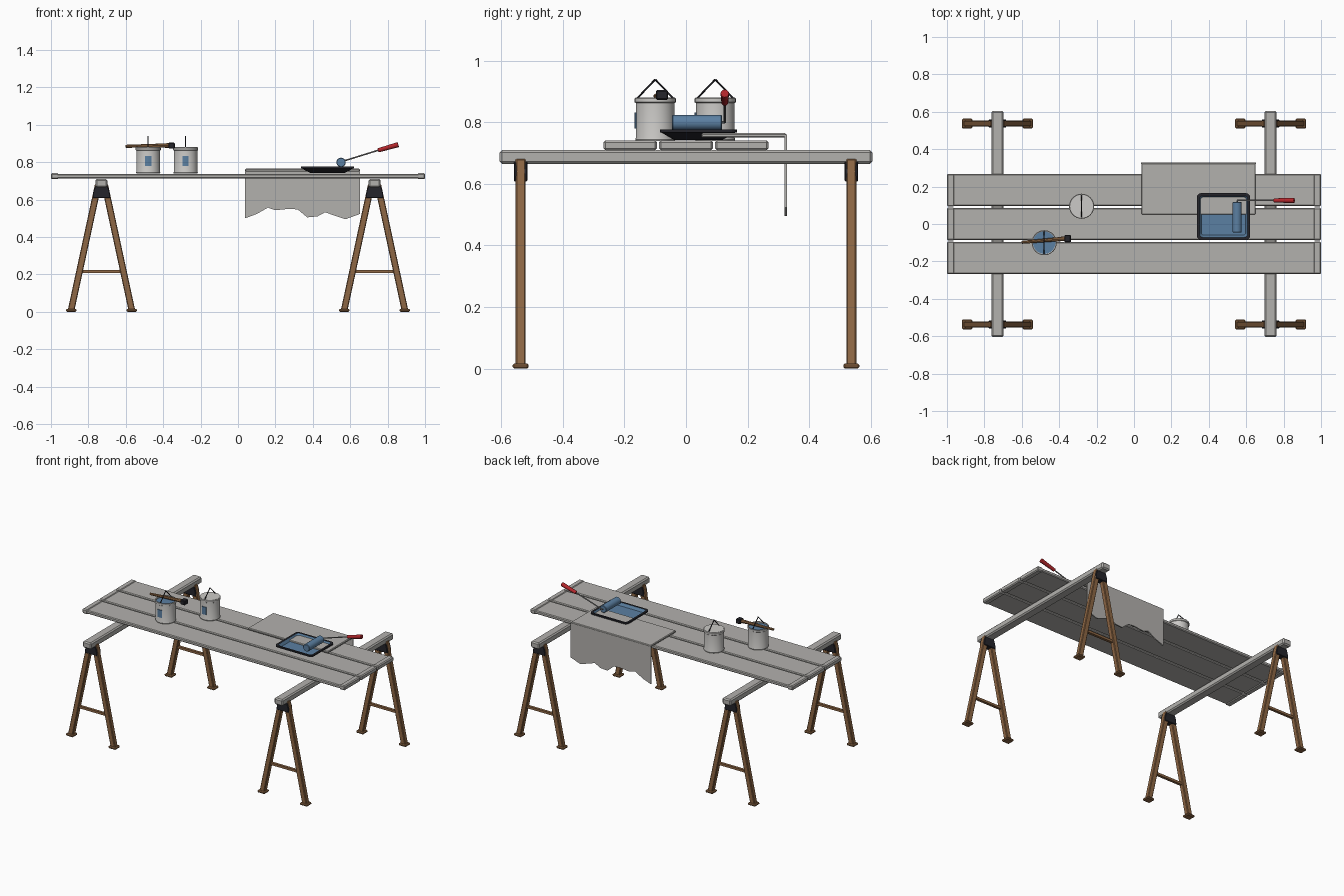
import bpy, bmesh, math
from mathutils import Vector

if "Cube" in bpy.data.objects:
    bpy.data.objects.remove(bpy.data.objects["Cube"])


def mat(name, r, g, b):
    m = bpy.data.materials.new(name)
    m.diffuse_color = (r, g, b, 1)
    m.use_nodes = True
    m.node_tree.nodes["Principled BSDF"].inputs["Base Color"].default_value = m.diffuse_color
    return m


GREY = mat("weathered grey", 0.45, 0.44, 0.42)
LIGHT = mat("pale metal", 0.60, 0.59, 0.57)
WOOD = mat("brown wood", 0.27, 0.135, 0.058)
BLACK = mat("dark iron", 0.018, 0.018, 0.024)
BLUE = mat("blue paint", 0.105, 0.215, 0.36)
RED = mat("red grip", 0.45, 0.02, 0.025)
WIRE = mat("wire grey", 0.25, 0.25, 0.25)


def finish(bm, name, *mats):
    bmesh.ops.recalc_face_normals(bm, faces=bm.faces)
    me = bpy.data.meshes.new(name)
    bm.to_mesh(me)
    bm.free()
    ob = bpy.data.objects.new(name, me)
    for m in mats:
        me.materials.append(m)
    bpy.context.collection.objects.link(ob)
    return ob


def bevel(ob, width, segments=1):
    md = ob.modifiers.new("bevel", 'BEVEL')
    md.width, md.segments = width, segments
    return ob


def smooth(ob):
    bpy.ops.object.select_all(action='DESELECT')
    ob.select_set(True)
    bpy.context.view_layer.objects.active = ob
    bpy.ops.object.shade_smooth_by_angle(angle=math.radians(40))
    return ob


def box(name, lo, hi, m, bev=0.0):
    bm = bmesh.new()
    bmesh.ops.create_cube(bm, size=1)
    lo, hi = Vector(lo), Vector(hi)
    for v in bm.verts:
        v.co = (lo + hi) / 2 + v.co * (hi - lo)
    ob = finish(bm, name, m)
    return bevel(ob, bev) if bev else ob


def prism(name, profile, y0, y1, m, bev=0.0):
    """Extrude an x-z outline along y."""
    bm = bmesh.new()
    f = bm.faces.new([bm.verts.new((x, y0, z)) for x, z in profile])
    r = bmesh.ops.extrude_face_region(bm, geom=[f])
    vs = [e for e in r["geom"] if isinstance(e, bmesh.types.BMVert)]
    bmesh.ops.translate(bm, verts=vs, vec=(0, y1 - y0, 0))
    ob = finish(bm, name, m)
    return bevel(ob, bev) if bev else ob


def rod(name, a, b, r1, r2, m, n=12):
    """Round bar between two points."""
    a, b = Vector(a), Vector(b)
    bm = bmesh.new()
    bmesh.ops.create_cone(bm, cap_ends=True, segments=n, radius1=r1, radius2=r2, depth=(b - a).length)
    rot = (b - a).to_track_quat('Z', 'Y')
    for v in bm.verts:
        v.co = rot @ v.co + (a + b) / 2
    return smooth(finish(bm, name, m))


def lathe(name, cx, cy, profile, m, n=32):
    """Spin an r-z outline about a vertical axis."""
    bm = bmesh.new()
    vs = [bm.verts.new((cx + r, cy, z)) for r, z in profile]
    es = [bm.edges.new(p) for p in zip(vs, vs[1:])]
    bmesh.ops.spin(bm, geom=vs + es, cent=(cx, cy, 0), axis=(0, 0, 1),
                   angle=math.tau, steps=n, use_duplicate=False)
    bmesh.ops.remove_doubles(bm, verts=bm.verts, dist=1e-5)
    return smooth(finish(bm, name, m))


# Trestles: top beam, splayed legs, feet, rungs and dark brackets
for cx in (-0.73, 0.73):
    box("trestle_beam", (cx - 0.032, -0.605, 0.665), (cx + 0.032, 0.605, 0.71), GREY, 0.008)
    for cy in (-0.537, 0.537):
        for s in (-1, 1):
            xb, xt = cx + s * 0.162, cx + s * 0.017
            prism("trestle_leg", [(xb - 0.018, 0.01), (xb + 0.018, 0.01),
                                  (xt + 0.018, 0.682), (xt - 0.018, 0.682)],
                  cy - 0.0165, cy + 0.0165, WOOD, 0.004)
            box("trestle_foot", (xb - 0.028, cy - 0.026, 0), (xb + 0.028, cy + 0.026, 0.016), WOOD, 0.005)
        box("trestle_rung", (cx - 0.115, cy - 0.009, 0.207), (cx + 0.115, cy + 0.009, 0.223), WOOD)
        prism("trestle_bracket", [(cx - 0.047, 0.608), (cx + 0.047, 0.608), (cx + 0.044, 0.64),
                                  (cx + 0.034, 0.672), (cx - 0.034, 0.672), (cx - 0.044, 0.64)],
              cy - 0.022, cy + 0.022, BLACK, 0.003)

# Table top: three planks with end caps
for cy in (-0.181, 0.0, 0.181):
    box("plank", (-0.985, cy - 0.085, 0.714), (0.985, cy + 0.085, 0.737), GREY, 0.005)
    for s in (-1, 1):
        box("plank_end_cap", (s * 0.98 - 0.02, cy - 0.087, 0.709), (s * 0.98 + 0.02, cy + 0.087, 0.741), GREY, 0.006)

# Paint cans: rolled rim, bail handle, front label
for cx, cy, fill, top in ((-0.48, -0.1, BLUE, 0.868), (-0.28, 0.095, LIGHT, 0.878)):
    lathe("can_body", cx, cy, [(0, 0.739), (0.063, 0.739), (0.065, 0.744), (0.063, 0.75),
                               (0.063, 0.862), (0.067, 0.865), (0.067, 0.877), (0.064, 0.88),
                               (0.060, 0.878), (0.060, 0.855), (0, 0.855)], LIGHT)
    lathe("can_fill", cx, cy, [(0, top - 0.008), (0.061, top - 0.008), (0.061, top + 0.002), (0, top + 0.002)], fill)
    for s in (-1, 1):
        rod("can_handle", (cx, cy + s * 0.064, 0.872), (cx, cy, 0.939), 0.003, 0.003, BLACK, 6)
    # label follows the can wall
    bm = bmesh.new()
    rows = []
    for i in range(5):
        a = math.radians(-90 + (i - 2) * 7)
        rows.append([bm.verts.new((cx + r * math.cos(a), cy + r * math.sin(a), z))
                     for r, z in ((0.062, 0.78), (0.067, 0.78), (0.067, 0.832), (0.062, 0.832))])
    for p, q in zip(rows, rows[1:]):
        for k in range(4):
            bm.faces.new((p[k], q[k], q[(k + 1) % 4], p[(k + 1) % 4]))
    bm.faces.new(rows[0])
    bm.faces.new(rows[-1][::-1])
    finish(bm, "can_label", BLUE)

# Brush lying across the open can
brush = [rod("brush_handle", (-0.60, -0.098, 0.885), (-0.40, -0.081, 0.889), 0.008, 0.011, WOOD, 8),
         rod("brush_ferrule", (-0.41, -0.082, 0.889), (-0.365, -0.078, 0.889), 0.011, 0.013, WOOD, 8)]
box("brush_bristles", (-0.372, -0.098, 0.873), (-0.337, -0.058, 0.904), BLACK, 0.004)

# Cloth: flat part on the table, ragged part hanging behind
box("cloth_top", (0.04, 0.05, 0.75), (0.65, 0.325, 0.765), GREY, 0.004)
hem = [(0.652, 0.523), (0.575, 0.495), (0.465, 0.532), (0.425, 0.510), (0.37, 0.505),
       (0.32, 0.547), (0.275, 0.551), (0.20, 0.543), (0.16, 0.557), (0.10, 0.523), (0.038, 0.50)]
prism("cloth_drape", [(0.038, 0.76), (0.652, 0.76)] + hem, 0.32, 0.328, GREY)


# Roller tray: rounded rectangle rings joined into a shell, blue inside
def ring(bm, hx, hy, z, r, n=4):
    out = []
    for k, (sx, sy) in enumerate(((1, 1), (-1, 1), (-1, -1), (1, -1))):
        for i in range(n + 1):
            a = math.radians(90 * k + 90 * i / n)
            out.append(bm.verts.new((0.4785 + sx * (hx - r) + r * math.cos(a),
                                     0.04 + sy * (hy - r) + r * math.sin(a), z)))
    return out


bm = bmesh.new()
rings = [ring(bm, *p) for p in ((0.09, 0.078, 0.742, 0.012), (0.137, 0.119, 0.766, 0.02),
                                (0.143, 0.125, 0.767, 0.024), (0.143, 0.125, 0.776, 0.024),
                                (0.129, 0.111, 0.776, 0.018), (0.118, 0.100, 0.757, 0.014))]
bm.faces.new(rings[0])
for j, (p, q) in enumerate(zip(rings, rings[1:])):
    for k in range(len(p)):
        f = bm.faces.new((p[k], p[(k + 1) % len(p)], q[(k + 1) % len(p)], q[k]))
        f.material_index = 1 if j == 4 else 0
bm.faces.new(rings[-1]).material_index = 1
finish(bm, "roller_tray", BLACK, BLUE)

# Paint roller: sleeve, bent wire and grip
bevel(rod("roller_sleeve", (0.551, -0.045, 0.799), (0.551, 0.117, 0.799), 0.025, 0.025, BLUE, 24), 0.003)
wire = [(0.551, 0.11, 0.799), (0.551, 0.126, 0.80), (0.57, 0.126, 0.808), (0.76, 0.126, 0.867)]
for a, b in zip(wire, wire[1:]):
    rod("roller_wire", a, b, 0.004, 0.004, WIRE, 8)
bevel(rod("roller_grip", (0.748, 0.126, 0.863), (0.857, 0.126, 0.894), 0.011, 0.014, RED, 12), 0.003, 2)
